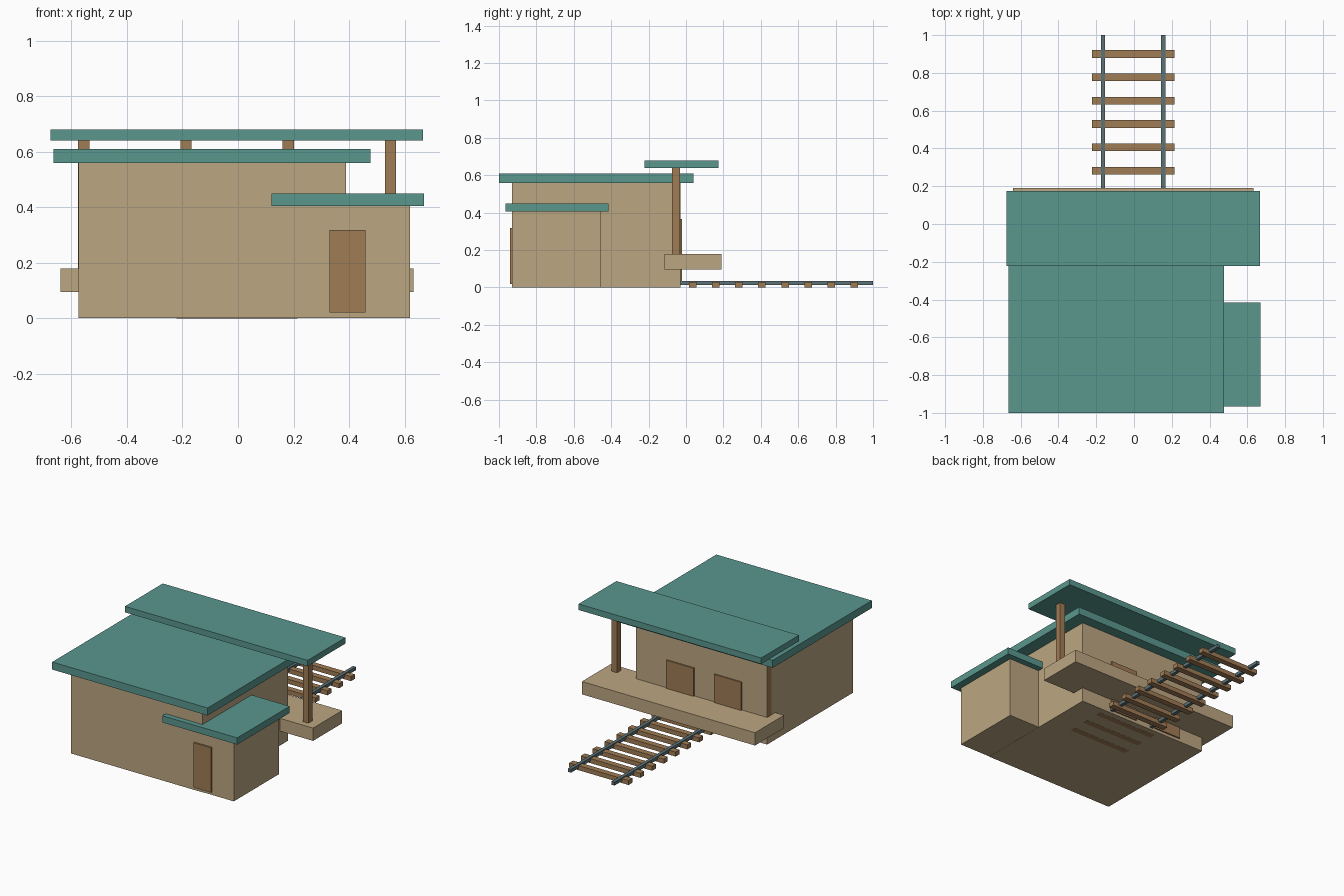
import bpy
import bmesh
from mathutils import Matrix, Vector

if "Cube" in bpy.data.objects:
    bpy.data.objects.remove(bpy.data.objects["Cube"])


def material(name, rgb):
    m = bpy.data.materials.new(name)
    m.diffuse_color = (*rgb, 1)
    m.use_nodes = True
    m.node_tree.nodes["Principled BSDF"].inputs["Base Color"].default_value = m.diffuse_color
    return m


TAN = material("plaster", (0.50, 0.38, 0.22))
TEAL = material("roof_teal", (0.10, 0.31, 0.27))
WOOD = material("wood", (0.35, 0.20, 0.09))
STEEL = material("steel", (0.11, 0.17, 0.19))


def box(name, x, y, z, mat):
    """Box spanning the (min, max) ranges on each axis."""
    lo, hi = (Vector(v) for v in zip(x, y, z))
    bm = bmesh.new()
    bmesh.ops.create_cube(bm, size=1, matrix=Matrix.Diagonal((*(hi - lo), 1)))
    mesh = bpy.data.meshes.new(name)
    bm.to_mesh(mesh)
    bm.free()
    mesh.materials.append(mat)
    ob = bpy.data.objects.new(name, mesh)
    ob.location = (lo + hi) / 2
    bpy.context.collection.objects.link(ob)
    return ob


# Main hall and its flat roof
box("main_hall", (-0.575, 0.39), (-0.93, -0.03), (0, 0.56), TAN)
box("main_roof", (-0.665, 0.477), (-1.0, 0.04), (0.56, 0.61), TEAL)

# Lower side annex
box("annex", (0.17, 0.62), (-0.929, -0.455), (0.001, 0.405), TAN)
box("annex_roof", (0.12, 0.67), (-0.965, -0.415), (0.405, 0.45), TEAL)

# Raised platform with canopy on posts
box("platform", (-0.64, 0.632), (-0.115, 0.19), (0.095, 0.18), TAN)
box("canopy_roof", (-0.675, 0.667), (-0.222, 0.175), (0.64, 0.68), TEAL)
for i in range(4):
    cx = -0.556 + i * 0.3685
    box(f"canopy_post_{i + 1}", (cx - 0.02, cx + 0.02), (-0.075, -0.033), (0.18, 0.64), WOOD)

# Doors
box("front_door", (0.33, 0.46), (-0.94, -0.92), (0.02, 0.318), WOOD)
for i, x0 in enumerate((-0.39, -0.04)):
    box(f"platform_door_{i + 1}", (x0, x0 + 0.2), (-0.04, -0.021), (0.02, 0.367), WOOD)

# Track: sleepers and two rails running under the building
for i in range(11):
    cy = 0.9 - i * 0.1235
    box(f"sleeper_{i + 1}", (-0.222, 0.214), (cy - 0.02, cy + 0.02), (-0.0005 if cy < -0.03 else 0.0, 0.03), WOOD) if cy > -0.4 else None
for side, cx in (("left", -0.164), ("right", 0.155)):
    box(f"rail_{side}", (cx - 0.011, cx + 0.011), (-0.42, 1.0), (0.014, 0.036), STEEL)
